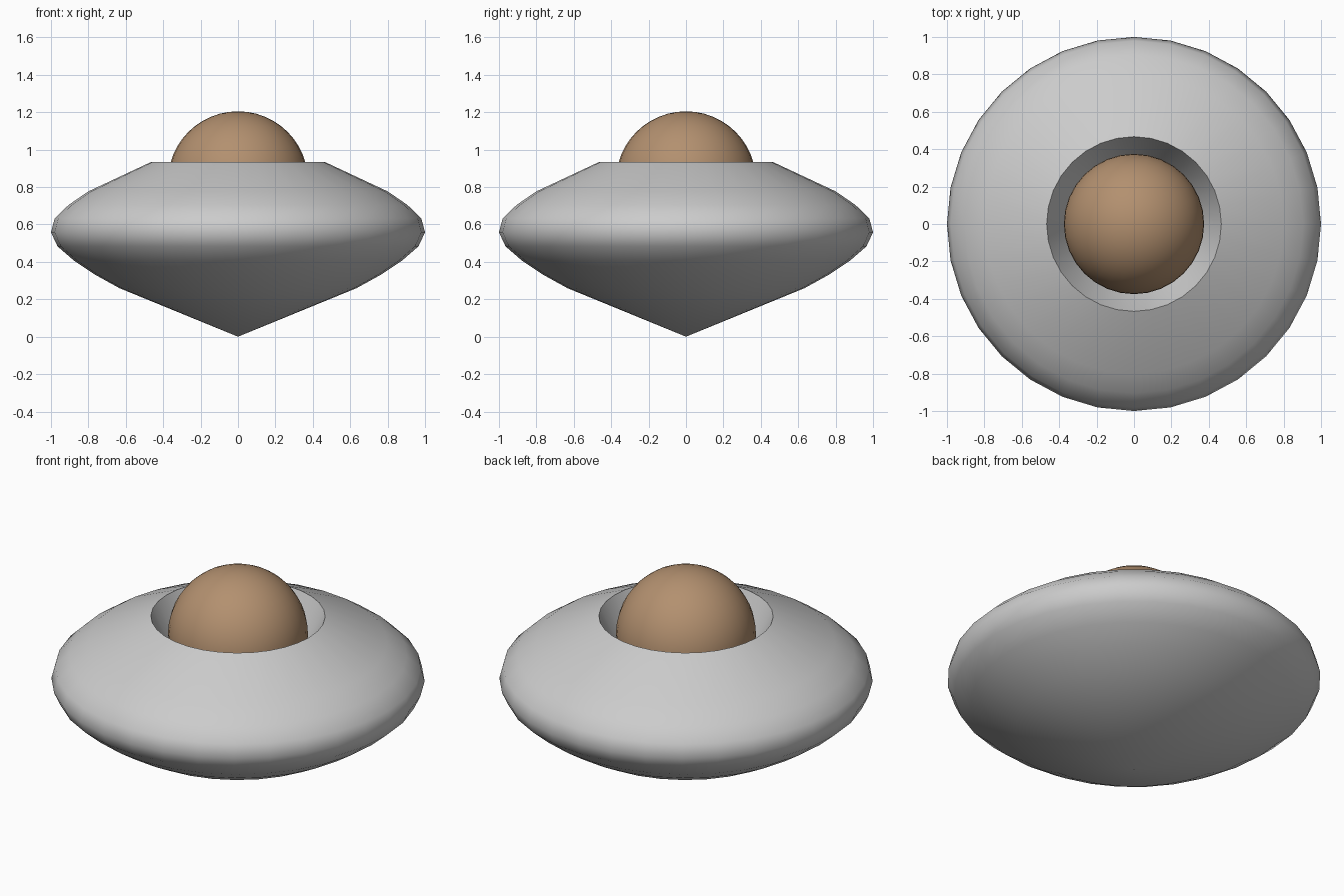
import bpy, bmesh, math

if "Cube" in bpy.data.objects:
    bpy.data.objects.remove(bpy.data.objects["Cube"])


def finish(obj, angle):
    bpy.ops.object.select_all(action='DESELECT')
    obj.select_set(True)
    bpy.context.view_layer.objects.active = obj
    bpy.ops.object.shade_smooth_by_angle(angle=math.radians(angle))


def lathe(name, profile, sides):
    """Revolve (radius, z) points about the z axis."""
    bm = bmesh.new()
    verts = [bm.verts.new((r, 0, z)) for r, z in profile]
    edges = [bm.edges.new(pair) for pair in zip(verts, verts[1:])]
    bmesh.ops.spin(bm, geom=verts + edges, cent=(0, 0, 0), axis=(0, 0, 1),
                   angle=math.tau, steps=sides)
    bmesh.ops.remove_doubles(bm, verts=bm.verts, dist=1e-4)
    bmesh.ops.recalc_face_normals(bm, faces=bm.faces)
    mesh = bpy.data.meshes.new(name)
    bm.to_mesh(mesh)
    bm.free()
    obj = bpy.data.objects.new(name, mesh)
    bpy.context.collection.objects.link(obj)
    return obj


# Saucer hull: pointed underside, rounded rim, funnel-shaped well for the dome
hull = lathe("saucer_hull", [
    (0, 0), (0.635, 0.26), (0.765, 0.332), (0.875, 0.405), (0.965, 0.483),
    (1.0, 0.558), (0.98, 0.633), (0.905, 0.705), (0.8, 0.777), (0.467, 0.933),
    (0.345, 0.67), (0.29, 0.58), (0, 0.56)], 32)
finish(hull, 60)

# Dome seated in the well
bpy.ops.mesh.primitive_uv_sphere_add(segments=32, ring_count=24, radius=0.375,
                                     location=(0, 0, 0.83))
dome = bpy.context.object
dome.name = "dome"
tan = bpy.data.materials.new("dome_tan")
tan.diffuse_color = (0.45, 0.28, 0.16, 1)
tan.use_nodes = True
tan.node_tree.nodes["Principled BSDF"].inputs["Base Color"].default_value = tan.diffuse_color
dome.data.materials.append(tan)
finish(dome, 60)
